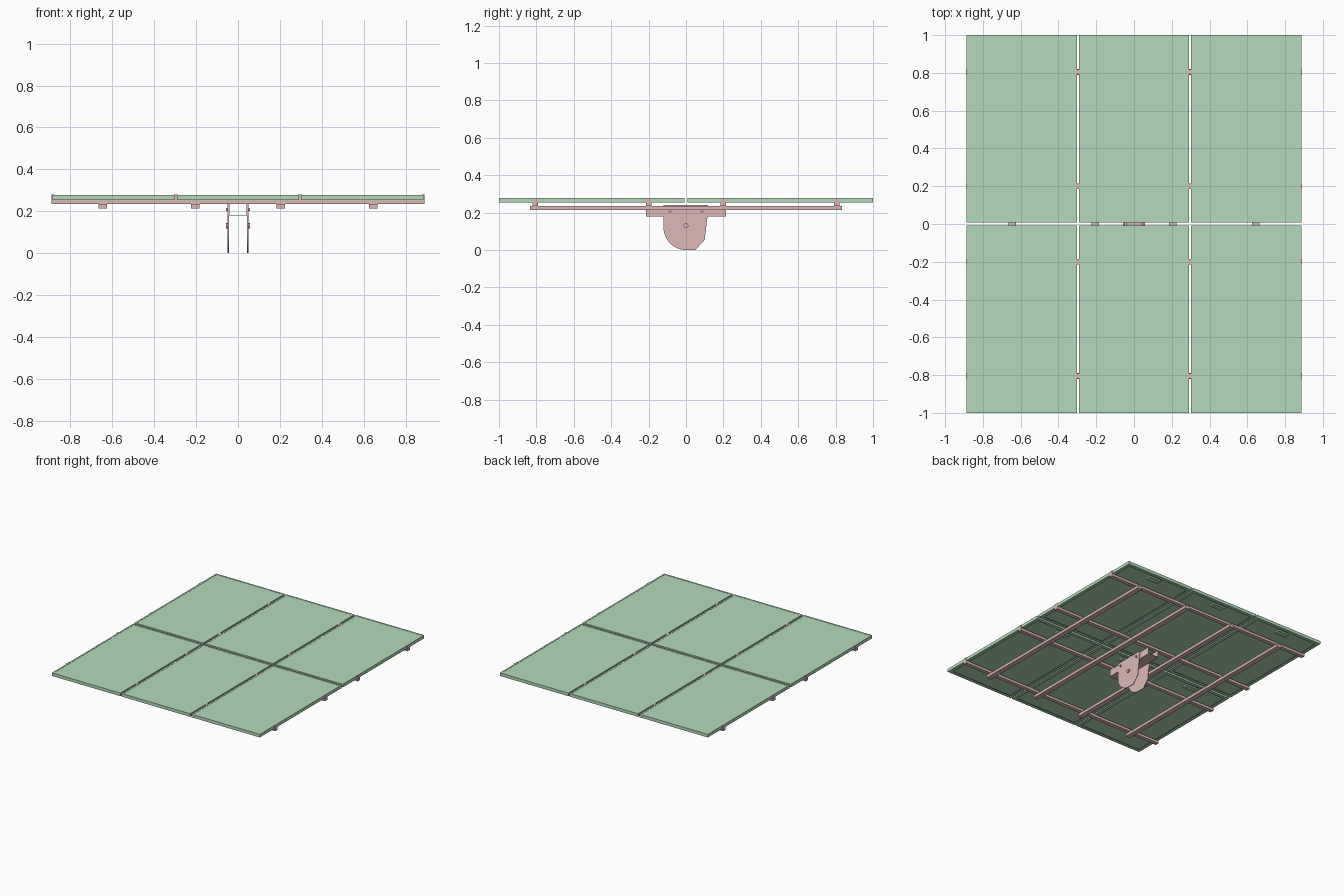
import bpy, bmesh, math
from mathutils import Matrix, Vector

if "Cube" in bpy.data.objects:
    bpy.data.objects.remove(bpy.data.objects["Cube"])


def material(name, color):
    m = bpy.data.materials.new(name)
    m.diffuse_color = color
    m.use_nodes = True
    m.node_tree.nodes["Principled BSDF"].inputs["Base Color"].default_value = m.diffuse_color
    return m


GREEN = material("panel_green", (0.46, 0.70, 0.50, 1))
STEEL = material("steel_red", (0.72, 0.49, 0.47, 1))


def finish(name, bm, mat):
    bmesh.ops.recalc_face_normals(bm, faces=bm.faces)
    me = bpy.data.meshes.new(name)
    bm.to_mesh(me)
    bm.free()
    me.materials.append(mat)
    ob = bpy.data.objects.new(name, me)
    bpy.context.collection.objects.link(ob)
    return ob


def add_box(bm, x, y, z):
    """Add a box given (min, max) on each axis."""
    size = Vector((x[1] - x[0], y[1] - y[0], z[1] - z[0]))
    mid = Vector((sum(x) / 2, sum(y) / 2, sum(z) / 2))
    bmesh.ops.create_cube(bm, size=1, matrix=Matrix.Translation(mid) @ Matrix.Diagonal((*size, 1)))


def box(name, x, y, z, mat=STEEL):
    bm = bmesh.new()
    add_box(bm, x, y, z)
    return finish(name, bm, mat)


def add_prism(bm, profile, axis, lo, hi):
    """Extrude a 2D profile along x (profile = y, z) or y (profile = x, z)."""
    pos = (lambda p: (lo, p[0], p[1])) if axis == "x" else (lambda p: (p[0], lo, p[1]))
    face = bm.faces.new([bm.verts.new(pos(p)) for p in profile])
    ext = bmesh.ops.extrude_face_region(bm, geom=[face])
    d = (hi - lo, 0, 0) if axis == "x" else (0, hi - lo, 0)
    bmesh.ops.translate(bm, vec=d, verts=[v for v in ext["geom"] if isinstance(v, bmesh.types.BMVert)])


def add_ring(bm, w, h, inset, z):
    """Rectangular frame centred on the origin."""
    for s in (-1, 1):
        a, b = sorted((s * w, s * (w - inset)))
        add_box(bm, (a, b), (-h, h), z)
        a, b = sorted((s * h, s * (h - inset)))
        add_box(bm, (-w + inset, w - inset), (a, b), z)


# Solar panel: glass sheet, frame wall, lips and junction box, shared by all six
PW, PH = 0.292, 0.4955
bm = bmesh.new()
add_box(bm, (-PW + 0.004, PW - 0.004), (-PH + 0.004, PH - 0.004), (0.2715, 0.2765))
add_ring(bm, PW, PH, 0.004, (0.254, 0.278))
add_ring(bm, PW - 0.004, PH - 0.004, 0.008, (0.2765, 0.278))
add_ring(bm, PW - 0.004, PH - 0.004, 0.022, (0.254, 0.256))
add_box(bm, (-0.05, 0.05), (PH - 0.10, PH - 0.055), (0.261, 0.2715))
panel = finish("solar_panel", bm, GREEN)
panel.location = (-0.594, -0.5045, 0)
for i in range(3):
    for j in range(2):
        if i or j:
            copy = bpy.data.objects.new("solar_panel", panel.data)
            bpy.context.collection.objects.link(copy)
            copy.location = ((i - 1) * 0.594, (j - 0.5) * 1.009, 0)

# Cross rails along x, with clamps in the panel gaps and at the ends
for y in (-0.805, -0.2, 0.2, 0.805):
    box("cross_rail", (-0.89, 0.89), (y - 0.015, y + 0.015), (0.234, 0.254))
    for s in (-1, 1):
        box("mid_clamp", (s * 0.297 - 0.005, s * 0.297 + 0.005), (y - 0.014, y + 0.014), (0.254, 0.277))
        box("mid_clamp_cap", (s * 0.297 - 0.009, s * 0.297 + 0.009), (y - 0.014, y + 0.014), (0.2775, 0.279))
        box("end_clamp", sorted((s * 0.886, s * 0.89)), (y - 0.014, y + 0.014), (0.254, 0.278))
        box("end_clamp_cap", sorted((s * 0.878, s * 0.89)), (y - 0.014, y + 0.014), (0.2775, 0.279))

# Long beams along y under the rails
for x in (-0.645, -0.205, 0.205, 0.645):
    box("long_beam", (x - 0.02, x + 0.02), (-0.835, 0.835), (0.213, 0.234))

# U channel carrying the inner rails
bm = bmesh.new()
o, t, z0, z1 = 0.044, 0.004, 0.179, 0.234
add_prism(bm, [(-o, z1), (-o, z0), (o, z0), (o, z1), (o - t, z1), (o - t, z0 + t),
               (-o + t, z0 + t), (-o + t, z1)], "y", -0.215, 0.215)
finish("mount_channel", bm, STEEL)

# Side plates with rounded and chamfered lower edge
arc = [(-0.12 * math.cos(a), 0.12 - 0.12 * math.sin(a))
       for a in [math.radians(90 * k / 16) for k in range(17)]]
profile = [(-0.12, 0.24)] + arc + [(0.05, 0.0), (0.10, 0.055), (0.115, 0.18), (0.118, 0.24)]
for s in (-1, 1):
    bm = bmesh.new()
    add_prism(bm, profile, "x", *sorted((s * 0.044, s * 0.049)))
    finish("side_plate", bm, STEEL)
    # Pivot boss and channel bolts
    for name, y, z, r in (("pivot_boss", 0, 0.13, 0.013), ("channel_bolt", -0.085, 0.208, 0.008),
                          ("channel_bolt", 0.085, 0.208, 0.008)):
        bm = bmesh.new()
        bmesh.ops.create_cone(bm, cap_ends=True, segments=20, radius1=r, radius2=r, depth=0.01,
                              matrix=Matrix.Translation((s * 0.053, y, z)) @ Matrix.Rotation(math.pi / 2, 4, "Y"))
        finish(name, bm, STEEL)
